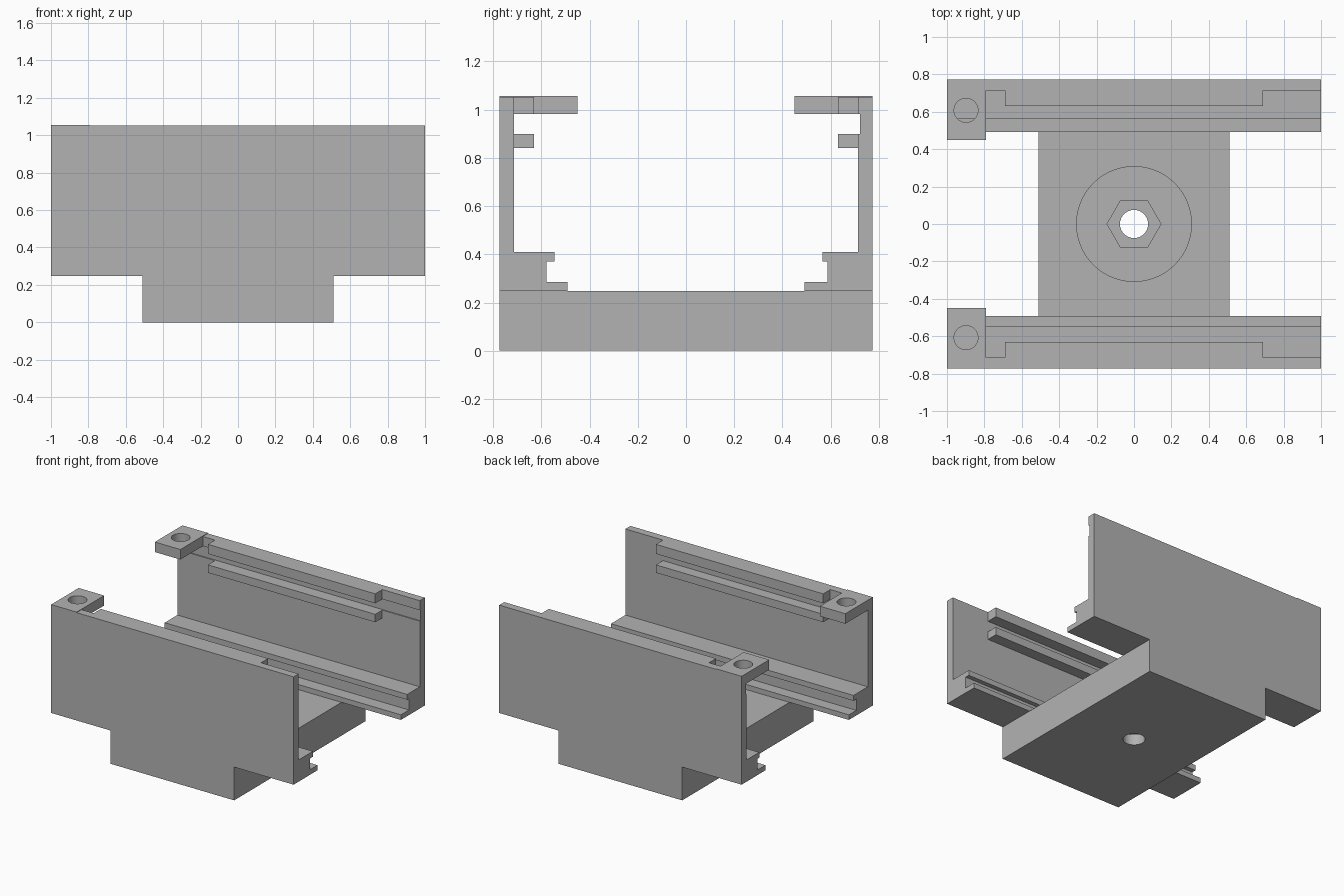
import bpy
import bmesh
import math

default = bpy.data.objects.get("Cube")
if default:
    bpy.data.objects.remove(default, do_unlink=True)

grey = bpy.data.materials.new("plain grey")
grey.use_nodes = True
colour = (0.45, 0.45, 0.45, 1)
grey.diffuse_color = colour
grey.node_tree.nodes["Principled BSDF"].inputs["Base Color"].default_value = colour


def extrude_profile(name, points, x0, x1):
    """Extrude a closed (y, z) outline along x."""
    bm = bmesh.new()
    face = bm.faces.new([bm.verts.new((x0, y, z)) for y, z in points])
    moved = bmesh.ops.extrude_face_region(bm, geom=[face])["geom"]
    ends = [v for v in moved if isinstance(v, bmesh.types.BMVert)]
    bmesh.ops.translate(bm, verts=ends, vec=(x1 - x0, 0, 0))
    bmesh.ops.recalc_face_normals(bm, faces=bm.faces)
    mesh = bpy.data.meshes.new(name)
    bm.to_mesh(mesh)
    bm.free()
    mesh.materials.append(grey)
    obj = bpy.data.objects.new(name, mesh)
    bpy.context.collection.objects.link(obj)
    return obj


def box(name, x0, x1, y0, y1, z0, z1):
    return extrude_profile(name, [(y0, z0), (y1, z0), (y1, z1), (y0, z1)], x0, x1)


def drill(target, x, y, z0, z1, radius, sides=64):
    """Cut a vertical round or polygonal hole."""
    bpy.ops.mesh.primitive_cylinder_add(vertices=sides, radius=radius, depth=z1 - z0,
                                        location=(x, y, (z0 + z1) / 2))
    cutter = bpy.context.object
    if sides == 6:
        cutter.rotation_euler.z = math.pi / 6
    cutter.hide_render = True
    cutter.data.materials.append(grey)
    mod = target.modifiers.new("hole", "BOOLEAN")
    mod.operation = "DIFFERENCE"
    mod.solver = "EXACT"
    mod.object = cutter
    bpy.ops.object.select_all(action="DESELECT")
    bpy.context.view_layer.objects.active = target
    target.select_set(True)
    bpy.ops.object.modifier_apply(modifier=mod.name)
    bpy.data.objects.remove(cutter, do_unlink=True)
    bpy.ops.object.shade_smooth_by_angle(angle=math.radians(30))


OUT, WALL, LIP = 0.773, 0.714, 0.631   # outer face, inner face, lip edge
FLOOR, TOP = 0.248, 1.052

# Base block with round recess, hexagonal nut pocket and bolt hole
base = box("base", -0.51, 0.51, -OUT, OUT, 0, FLOOR)
drill(base, 0, 0, 0.16, 0.4, 0.307, 96)
drill(base, 0, 0, 0.08, 0.4, 0.144, 6)
drill(base, 0, 0, -0.1, 0.4, 0.075)

for side, s, hook, slot, groove in (("front", -1, 0.545, 0.578, WALL),
                                    ("back", 1, 0.565, 0.586, 0.722)):
    # Side wall with stepped lower rail
    outline = [(OUT, FLOOR), (0.491, FLOOR), (0.491, 0.286), (slot, 0.286),
               (slot, 0.37), (hook, 0.37), (hook, 0.41), (WALL, 0.41)]
    if groove != WALL:
        outline += [(WALL, 0.899), (groove, 0.899), (groove, 0.981), (WALL, 0.981)]
    outline += [(WALL, TOP), (OUT, TOP)]
    extrude_profile(side + "_wall", [(s * y, z) for y, z in outline], -1, 1)

    # Twin upper guide strips
    box(side + "_top_lip", -0.69, 0.69, s * LIP, s * (WALL + 0.01), 0.981, TOP)
    box(side + "_guide_strip", -0.69, 0.69, s * LIP, s * (WALL + 0.01), 0.84, 0.899)

    # Corner screw tab
    tab = box(side + "_screw_tab", -1, -0.79, s * 0.449, s * OUT, 0.981, 1.056)
    drill(tab, -0.898, s * 0.608, 0.9, 1.2, 0.064)
